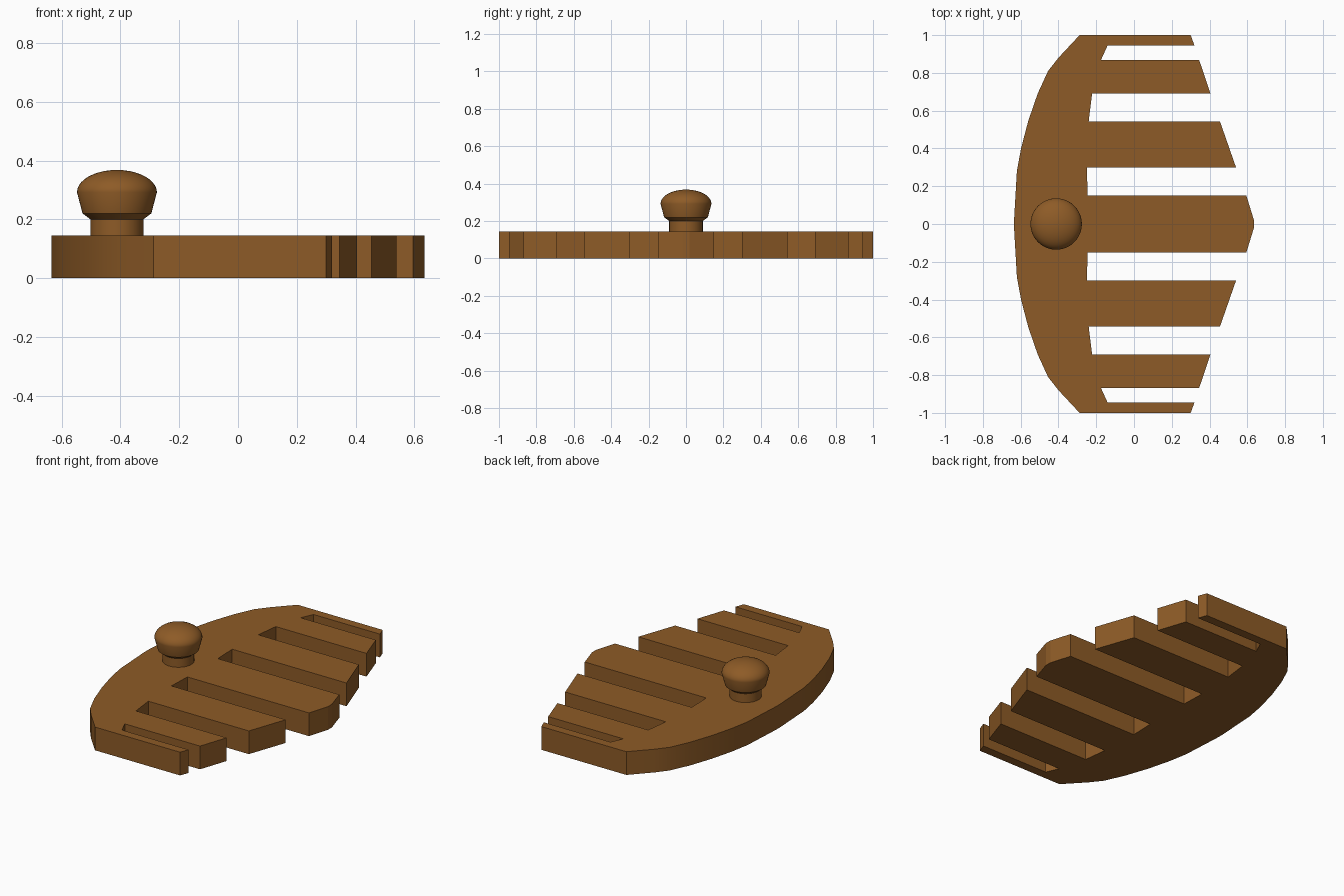
import bpy, bmesh, math

cube = bpy.data.objects.get("Cube")
if cube:
    bpy.data.objects.remove(cube, do_unlink=True)

wood = bpy.data.materials.new("warm brown wood")
wood.use_nodes = True
BROWN = (0.27, 0.105, 0.02, 1)
wood.diffuse_color = BROWN
wood.node_tree.nodes["Principled BSDF"].inputs["Base Color"].default_value = BROWN

THICK = 0.145
KNOB_X = -0.412


def finish(name, bm, angle):
    """Turn a bmesh into a smooth-shaded object that keeps its sharp edges."""
    bmesh.ops.recalc_face_normals(bm, faces=bm.faces)
    mesh = bpy.data.meshes.new(name)
    bm.to_mesh(mesh)
    bm.free()
    mesh.materials.append(wood)
    obj = bpy.data.objects.new(name, mesh)
    bpy.context.collection.objects.link(obj)
    bpy.ops.object.select_all(action="DESELECT")
    obj.select_set(True)
    bpy.context.view_layer.objects.active = obj
    bpy.ops.object.shade_smooth_by_angle(angle=math.radians(angle))
    return obj


def lathe(name, profile, x, sides=48):
    """Spin an (r, z) profile around a vertical axis at x."""
    bm = bmesh.new()
    verts = [bm.verts.new((x + r, 0, z)) for r, z in profile]
    edges = [bm.edges.new(pair) for pair in zip(verts, verts[1:])]
    bmesh.ops.spin(bm, geom=verts + edges, cent=(x, 0, 0), axis=(0, 0, 1),
                   angle=math.tau, steps=sides)
    bmesh.ops.remove_doubles(bm, verts=bm.verts, dist=0.0005)
    return finish(name, bm, 30)


# Slotted plate: teeth and curved spine of one half, mirrored to the other
teeth = [(0.635, 0.02), (0.595, 0.15), (-0.245, 0.15), (-0.25, 0.3),
         (0.54, 0.3), (0.455, 0.543), (-0.24, 0.543), (-0.222, 0.69),
         (0.405, 0.69), (0.345, 0.868), (-0.175, 0.868), (-0.14, 0.945),
         (0.32, 0.945), (0.3, 1.0)]
spine = [(-0.288, 1.0), (-0.4, 0.88), (-0.455, 0.81), (-0.51, 0.69),
         (-0.56, 0.545), (-0.598, 0.4), (-0.62, 0.28), (-0.635, 0.02)]
half = teeth + spine
outline = half + [(x, -y) for x, y in reversed(half)]

bm = bmesh.new()
base = bm.faces.new([bm.verts.new((x, y, 0)) for x, y in outline])
top = bmesh.ops.extrude_face_region(bm, geom=[base], use_keep_orig=True)["geom"]
bmesh.ops.translate(bm, vec=(0, 0, THICK),
                    verts=[v for v in top if isinstance(v, bmesh.types.BMVert)])
bmesh.ops.triangulate(bm, faces=[f for f in bm.faces if len(f.verts) > 4])
finish("slotted_plate", bm, 16)

# Round knob: stem, flared underside and domed cap
lathe("knob_stem", [(0, 0.1), (0.09, 0.1), (0.09, 0.205), (0, 0.205)], KNOB_X)
dome = [(0.136 * math.cos(t), 0.292 + 0.076 * math.sin(t))
        for t in (math.radians(9 * i) for i in range(11))]
lathe("knob_cap", [(0, 0.2), (0.09, 0.2), (0.117, 0.22)] + dome, KNOB_X)
